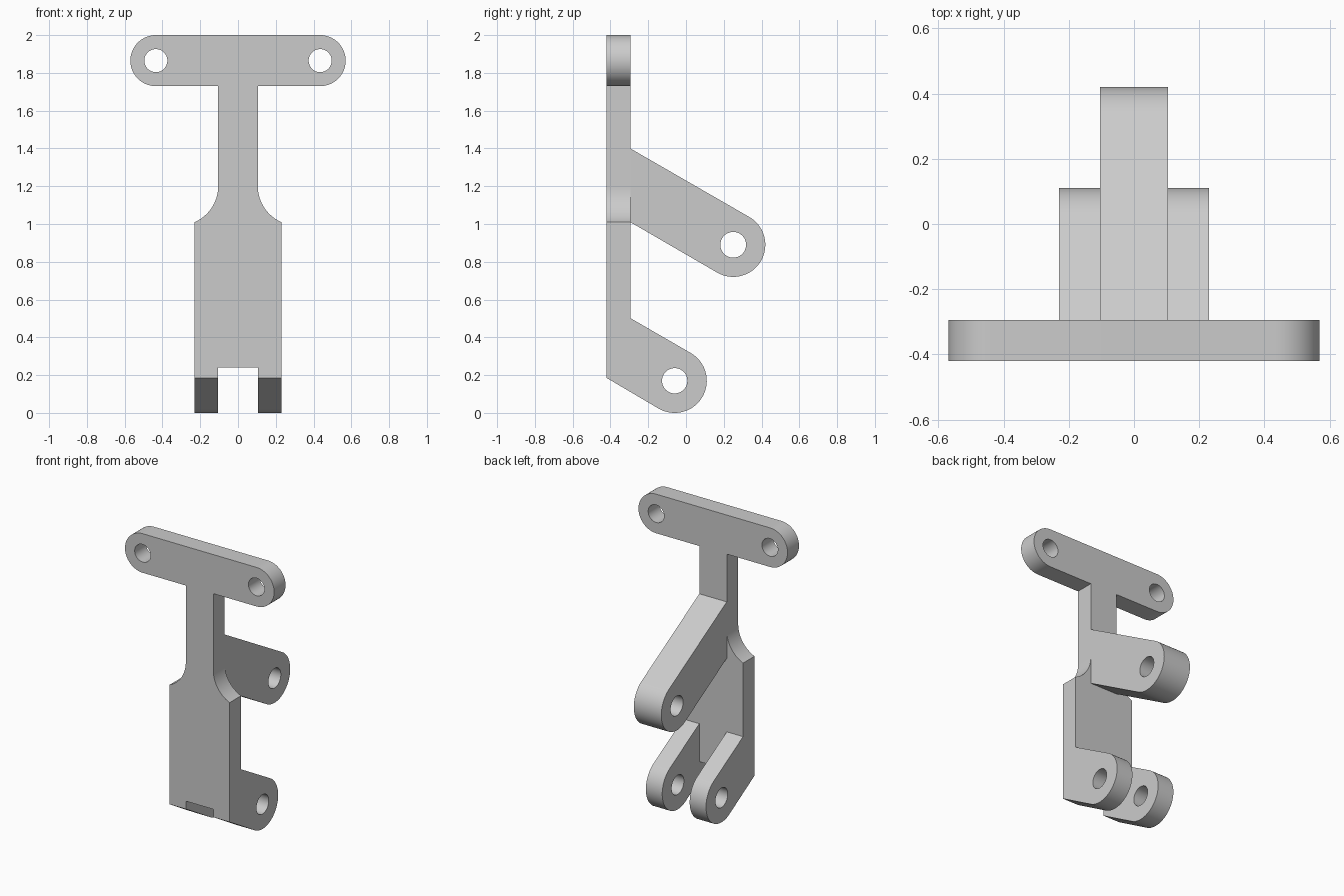
import bpy, bmesh
from math import sin, cos, pi, radians
from mathutils import Vector

cube = bpy.data.objects.get("Cube")
if cube:
    bpy.data.objects.remove(cube, do_unlink=True)

grey = bpy.data.materials.new("light grey")
grey.use_nodes = True
grey.diffuse_color = (0.6, 0.6, 0.6, 1)
grey.node_tree.nodes["Principled BSDF"].inputs["Base Color"].default_value = grey.diffuse_color


def arc(cx, cz, r, start, end, steps=32):
    angles = [radians(start + (end - start) * i / steps) for i in range(steps + 1)]
    return [(cx + r * cos(a), cz + r * sin(a)) for a in angles]


def hole(cx, cz, r):
    return arc(cx, cz, r, 0, 360, 48)[:-1]


def extrude(name, loops, axis, start, end):
    """Fill an outline with holes and extrude it along x or y."""
    bm = bmesh.new()
    for loop in loops:
        verts = [bm.verts.new((start, u, v) if axis == "x" else (u, start, v)) for u, v in loop]
        for i, vert in enumerate(verts):
            bm.edges.new((verts[i - 1], vert))
    direction = Vector((1, 0, 0)) if axis == "x" else Vector((0, 1, 0))
    bmesh.ops.triangle_fill(bm, use_beauty=True, edges=bm.edges[:], normal=direction)
    grown = bmesh.ops.extrude_face_region(bm, geom=bm.faces[:], use_keep_orig=True)
    moved = [g for g in grown["geom"] if isinstance(g, bmesh.types.BMVert)]
    bmesh.ops.translate(bm, verts=moved, vec=direction * (end - start))
    bmesh.ops.recalc_face_normals(bm, faces=bm.faces[:])
    mesh = bpy.data.meshes.new(name)
    bm.to_mesh(mesh)
    bm.free()
    mesh.materials.append(grey)
    obj = bpy.data.objects.new(name, mesh)
    bpy.context.collection.objects.link(obj)
    bpy.ops.object.select_all(action="DESELECT")
    obj.select_set(True)
    bpy.context.view_layer.objects.active = obj
    bpy.ops.object.shade_smooth_by_angle(angle=radians(25))
    return obj


FRONT, BACK = -0.42, -0.295
NECK, BODY = 0.105, 0.23
FOOT, NOTCH = 0.185, 0.24
BAR_X, BAR_Z, BAR_R = 0.435, 1.865, 0.135

# T-shaped plate: right half outline from notch to bar, then mirrored
half = [(NECK, NOTCH), (NECK, FOOT), (BODY, FOOT)]
half += arc(NECK + 0.207, 1.2, 0.207, 246.6, 180, 20)
half += [(NECK, BAR_Z - BAR_R)]
half += arc(BAR_X, BAR_Z, BAR_R, -90, 90)
outline = half + [(-x, z) for x, z in reversed(half)]
extrude("t_plate", [outline, hole(BAR_X, BAR_Z, 0.061), hole(-BAR_X, BAR_Z, 0.061)],
        "y", FRONT, BACK)

# Sloping centre arm behind the neck
arm = [(BACK, 1.4), (BACK, 1.01)] + arc(0.25, 0.89, 0.17, -120, 60)
extrude("centre_arm", [arm, hole(0.25, 0.89, 0.068)], "x", -NECK, NECK)

# Pair of clevis lugs at the foot
lug = [(BACK, 0.502), (BACK, FOOT), (FRONT, FOOT)] + arc(-0.06, 0.17, 0.17, -120, 60)
for name, side in (("left_lug", 1), ("right_lug", -1)):
    extrude(name, [lug, hole(-0.06, 0.17, 0.067)], "x", side * NECK, side * BODY)
